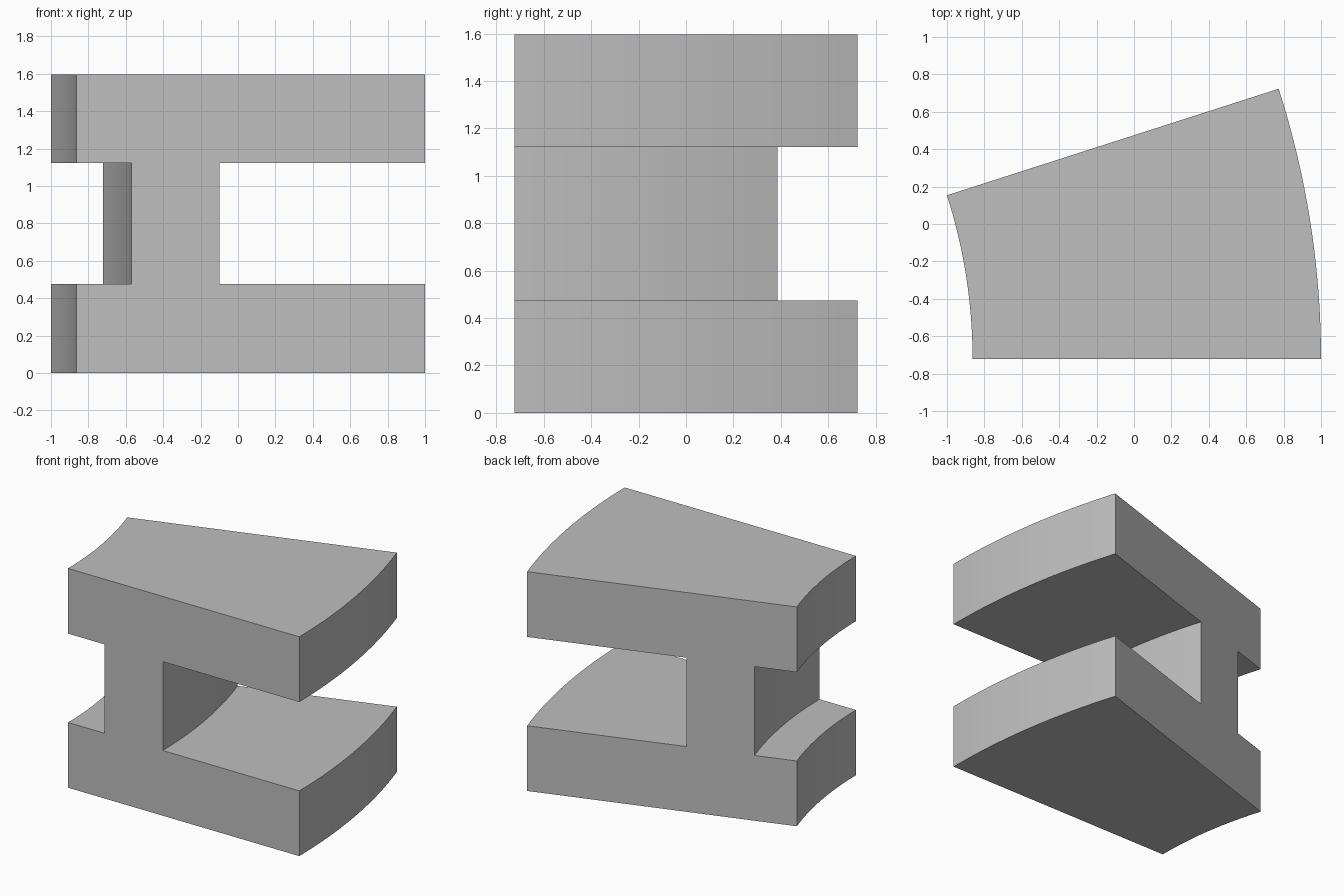
import bpy
import bmesh
from math import radians
from mathutils import Matrix, Vector

cube = bpy.data.objects.get("Cube")
if cube:
    bpy.data.objects.remove(cube, do_unlink=True)

# Overall dimensions
HEIGHT, FLANGE = 1.597, 0.475
FRONT_Y = -0.723
CENTER = Vector((-3.73, FRONT_Y, 0))
SWEEP, STEPS = radians(17.8), 16

# Plain grey material
grey = bpy.data.materials.new("plain grey")
grey.use_nodes = True
colour = (0.52, 0.52, 0.52, 1)
grey.diffuse_color = colour
grey.node_tree.nodes["Principled BSDF"].inputs["Base Color"].default_value = colour

# I-shaped cross-section on the front plane (x, z)
top = HEIGHT - FLANGE
left, web_left, web_right, right = -0.863, -0.57, -0.10, 1.0
profile = [
    (left, 0), (right, 0), (right, FLANGE), (web_right, FLANGE),
    (web_right, top), (right, top), (right, HEIGHT), (left, HEIGHT),
    (left, top), (web_left, top), (web_left, FLANGE), (left, FLANGE),
]

# Sweep the section around the distant vertical axis
bm = bmesh.new()
rings = []
for i in range(STEPS + 1):
    turn = Matrix.Rotation(SWEEP * i / STEPS, 3, 'Z')
    rings.append([bm.verts.new(CENTER + turn @ (Vector((x, FRONT_Y, z)) - CENTER))
                  for x, z in profile])

n = len(profile)
for a, b in zip(rings, rings[1:]):
    for j in range(n):
        k = (j + 1) % n
        bm.faces.new((a[j], a[k], b[k], b[j]))

# End caps
bm.faces.new(rings[0])
bm.faces.new(rings[-1][::-1])
bmesh.ops.recalc_face_normals(bm, faces=bm.faces)

mesh = bpy.data.meshes.new("curved_i_beam")
bm.to_mesh(mesh)
bm.free()
mesh.materials.append(grey)
beam = bpy.data.objects.new("curved_i_beam", mesh)
bpy.context.collection.objects.link(beam)
